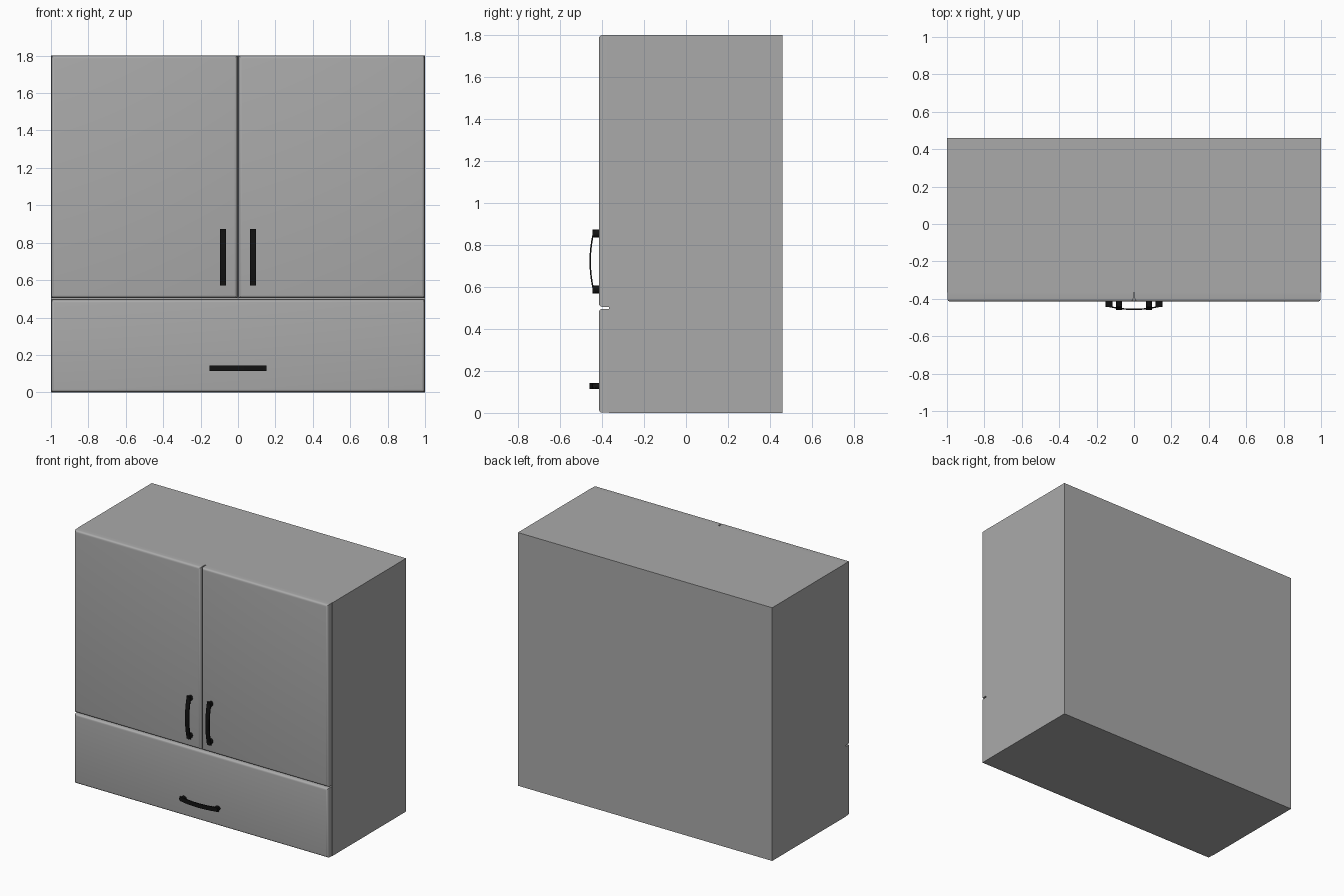
import bpy, bmesh, math
from mathutils import Matrix

if "Cube" in bpy.data.objects:
    bpy.data.objects.remove(bpy.data.objects["Cube"])


def material(name, rgb):
    m = bpy.data.materials.new(name)
    m.diffuse_color = (*rgb, 1)
    m.use_nodes = True
    m.node_tree.nodes["Principled BSDF"].inputs["Base Color"].default_value = m.diffuse_color
    return m


GREY = material("cabinet grey", (0.40, 0.40, 0.40))
BLACK = material("handle black", (0.006, 0.006, 0.006))


def finish(bm, name, mat, smooth=True):
    bmesh.ops.recalc_face_normals(bm, faces=bm.faces)
    me = bpy.data.meshes.new(name)
    bm.to_mesh(me)
    bm.free()
    me.materials.append(mat)
    ob = bpy.data.objects.new(name, me)
    bpy.context.collection.objects.link(ob)
    if smooth:
        bpy.ops.object.select_all(action='DESELECT')
        ob.select_set(True)
        bpy.context.view_layer.objects.active = ob
        bpy.ops.object.shade_smooth_by_angle(angle=math.radians(40))
    return ob


def box(name, x0, x1, y0, y1, z0, z1, mat, round_front=0.0):
    bm = bmesh.new()
    bmesh.ops.create_cube(bm, size=1)
    for v in bm.verts:
        v.co.x = x0 if v.co.x < 0 else x1
        v.co.y = y0 if v.co.y < 0 else y1
        v.co.z = z0 if v.co.z < 0 else z1
    if round_front:
        # round only the rim of the front face
        rim = [e for e in bm.edges if all(abs(v.co.y - y0) < 1e-5 for v in e.verts)]
        bmesh.ops.bevel(bm, geom=rim, offset=round_front, segments=4,
                        profile=0.5, affect='EDGES')
    return finish(bm, name, mat, round_front > 0)


def handle(name, x, z, vertical):
    """Bowed strip on two oval posts, built along x and turned if vertical."""
    bm = bmesh.new()
    half, n, w = 0.152, 16, 0.015
    # strip: curved outer edge, then inner edge back again
    us = [-half + 2 * half * i / n for i in range(n + 1)]
    bow = lambda u: -0.460 + 0.020 * (u / half) ** 2
    outline = [(u, bow(u)) for u in us] + [(u, bow(u) + 0.007) for u in reversed(us)]
    face = bm.faces.new([bm.verts.new((u, y, -w)) for u, y in outline])
    ext = bmesh.ops.extrude_face_region(bm, geom=[face])
    bmesh.ops.translate(bm, vec=(0, 0, 2 * w),
                        verts=[g for g in ext['geom'] if isinstance(g, bmesh.types.BMVert)])
    # posts
    for s in (-1, 1):
        m = (Matrix.Translation((s * 0.133, -0.428, 0))
             @ Matrix.Diagonal((0.019, 1, w, 1)) @ Matrix.Rotation(math.pi / 2, 4, 'X'))
        bmesh.ops.create_cone(bm, cap_ends=True, segments=20, radius1=1, radius2=1,
                              depth=0.034, matrix=m)
    if vertical:
        bmesh.ops.rotate(bm, verts=bm.verts, cent=(0, 0, 0),
                         matrix=Matrix.Rotation(math.pi / 2, 3, 'Y'))
    bmesh.ops.translate(bm, verts=bm.verts, vec=(x, 0, z))
    return finish(bm, name, BLACK)


# carcass
box("cabinet_body", -1, 1, -0.367, 0.46, 0, 1.8, GREY)

# pair of doors with upright handles
for side, s in (("left", -1), ("right", 1)):
    x0, x1 = sorted((s * 0.004, s * 0.998))
    box(side + "_door", x0, x1, -0.415, -0.367, 0.505, 1.8, GREY, 0.016)
    handle(side + "_door_handle", s * 0.08, 0.722, True)

# wide drawer below
box("drawer_front", -0.998, 0.998, -0.415, -0.367, 0.001, 0.495, GREY, 0.016)
handle("drawer_handle", 0, 0.128, False)
